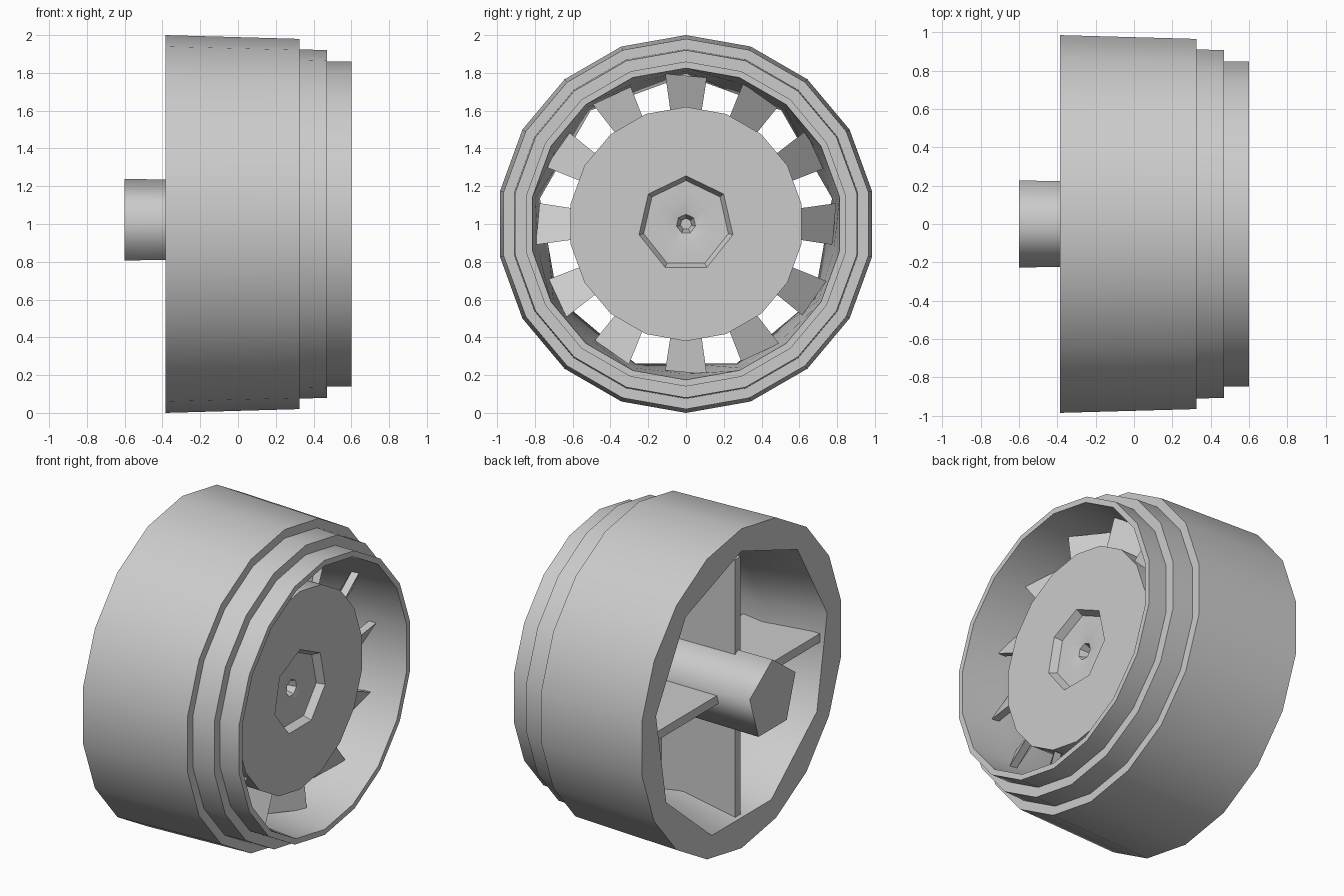
import bpy, bmesh, math
from mathutils import Matrix, Vector

if "Cube" in bpy.data.objects:
    bpy.data.objects.remove(bpy.data.objects["Cube"], do_unlink=True)

grey = bpy.data.materials.new("light grey")
grey.use_nodes = True
colour = (0.6, 0.6, 0.6, 1)
grey.diffuse_color = colour
grey.node_tree.nodes["Principled BSDF"].inputs["Base Color"].default_value = colour

AXIS = Vector((0, 0, 1))  # centre of the shaft, which runs along x


def finish(name, bm, angle):
    bmesh.ops.recalc_face_normals(bm, faces=bm.faces)
    mesh = bpy.data.meshes.new(name)
    bm.to_mesh(mesh)
    bm.free()
    mesh.materials.append(grey)
    obj = bpy.data.objects.new(name, mesh)
    bpy.context.collection.objects.link(obj)
    bpy.ops.object.select_all(action='DESELECT')
    obj.select_set(True)
    bpy.context.view_layer.objects.active = obj
    bpy.ops.object.shade_smooth_by_angle(angle=math.radians(angle))
    return obj


def ring(bm, x, radius, sides, odd=1.0):
    """Ring of vertices about the shaft; odd scales every second radius."""
    verts = []
    for i in range(sides):
        a = math.tau * i / sides
        r = radius * (odd if i % 2 else 1)
        verts.append(bm.verts.new(AXIS + Vector((x, r * math.sin(a), r * math.cos(a)))))
    return verts


def bridge(bm, a, b):
    n = len(a)
    for i in range(n):
        j = (i + 1) % n
        bm.faces.new((a[i], a[j], b[j], b[i]))


def lathe(name, profile, sides, angle, closed=False):
    bm = bmesh.new()
    rings = [ring(bm, p[0], p[1], sides, *p[2:]) for p in profile]
    for a, b in zip(rings, rings[1:]):
        bridge(bm, a, b)
    if closed:
        bridge(bm, rings[-1], rings[0])
    else:
        bm.faces.new(rings[0])
        bm.faces.new(rings[-1])
    return finish(name, bm, angle)


# Duct: stepped outside, inside narrowing to a nine-sided throat
nine = math.cos(math.pi / 9)
lathe("duct", [(-0.385, 1.0), (0.325, 0.98), (0.325, 0.925), (0.47, 0.92),
               (0.47, 0.86), (0.6, 0.86), (0.6, 0.825), (0.33, 0.81, 0.98),
               (0.0, 0.785, nine), (-0.385, 0.86, nine)], 18, 45, closed=True)

# Five-sided rear hub
lathe("rear_hub", [(-0.6, 0.238), (0.25, 0.23)], 5, 75)

# Rotor: drum with a seven-sided recess and a dished bolt hole
bm = bmesh.new()
back, front = ring(bm, 0.2, 0.615, 18), ring(bm, 0.43, 0.62, 18)
bridge(bm, back, front)
bm.faces.new(back)
rim = ring(bm, 0.43, 0.255, 7)
floor = ring(bm, 0.385, 0.23, 7)
dish = ring(bm, 0.385, 0.125, 7)
hole = ring(bm, 0.37, 0.052, 7)
end = ring(bm, 0.31, 0.03, 7)
for a, b in ((rim, floor), (floor, dish), (dish, hole), (hole, end)):
    bridge(bm, a, b)
bm.faces.new(end)
loops = [e for e in bm.edges if len(e.link_faces) == 1
         and all(abs(v.co.x - 0.43) < 0.001 for v in e.verts)]
bmesh.ops.bridge_loops(bm, edges=loops)
finish("rotor", bm, 30)

# Twelve pitched blades, each turned back on its clockwise side
bm = bmesh.new()
for i in range(12):
    turn = Matrix.Rotation(-math.tau * i / 12, 4, 'X')
    corners = []
    for radius, half in ((0.58, 0.08), (0.795, 0.11)):
        for x, y in ((0.4, -half), (0.27, half), (0.22, half), (0.35, -half)):
            z = radius - (0.02 if y > 0 and radius > 0.6 else 0)
            corners.append(bm.verts.new(AXIS + turn @ Vector((x, y, z))))
    root, tip = corners[:4], corners[4:]
    bridge(bm, root, tip)
    bm.faces.new(root)
    bm.faces.new(tip)
finish("blades", bm, 30)

# Four flat vanes joining the hub to the duct
bm = bmesh.new()
for i in range(4):
    place = (Matrix.Translation(AXIS) @ Matrix.Rotation(math.pi / 2 * i, 4, 'X')
             @ Matrix.Translation((-0.105, 0, 0.46)) @ Matrix.Diagonal((0.51, 0.055, 0.7, 1)))
    bmesh.ops.create_cube(bm, size=1, matrix=place)
finish("vanes", bm, 30)
